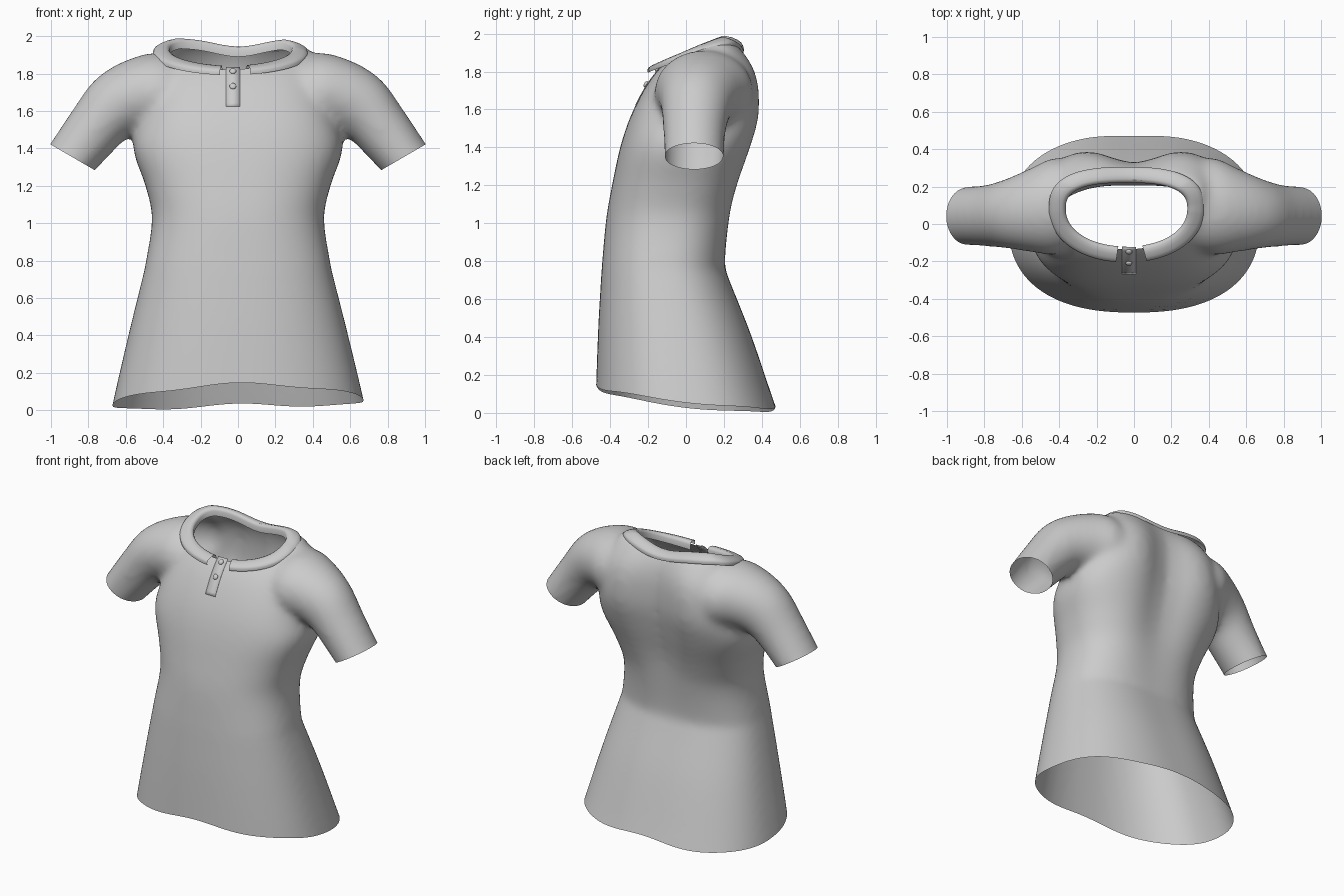
import bpy, bmesh, math
from mathutils import Vector
from mathutils.bvhtree import BVHTree

cube = bpy.data.objects.get("Cube")
if cube:
    bpy.data.objects.remove(cube)

grey = bpy.data.materials.new("light grey cloth")
grey.use_nodes = True
grey.diffuse_color = (0.6, 0.6, 0.6, 1)
grey.node_tree.nodes["Principled BSDF"].inputs["Base Color"].default_value = (0.6, 0.6, 0.6, 1)
SEG = 64


def add_object(name, bm):
    mesh = bpy.data.meshes.new(name)
    bm.to_mesh(mesh)
    bm.free()
    mesh.materials.clear()
    mesh.materials.append(grey)
    mesh.shade_smooth()
    ob = bpy.data.objects.new(name, mesh)
    bpy.context.collection.objects.link(ob)
    return ob


def power(v, n):
    return math.copysign(abs(v) ** (2 / n), v)


def loft(bm, rings, closed=True, caps=False):
    rows = [[bm.verts.new(p) for p in ring] for ring in rings]
    n = len(rows[0])
    for a, b in zip(rows, rows[1:]):
        for i in range(n if closed else n - 1):
            j = (i + 1) % n
            bm.faces.new((a[i], a[j], b[j], b[i]))
    if caps:
        bm.faces.new(rows[0])
        bm.faces.new(rows[-1])


# Smooth in-between sections (cubic through the given rows)
def refine(rows, keys, steps=6):
    last = len(rows) - 1

    def slope(i, k):
        a, b = max(i - 1, 0), min(i + 1, last)
        return (rows[b][k] - rows[a][k]) / (keys[b] - keys[a])

    out = []
    for i in range(last):
        d = keys[i + 1] - keys[i]
        for s in range(steps):
            t = s / steps
            ease = t * t * (3 - 2 * t)
            out.append([p + (q - p) * ease
                        + d * t * (1 - t) * ((1 - t) * slope(i, k) - t * slope(i + 1, k))
                        for k, (p, q) in enumerate(zip(rows[i], rows[i + 1]))])
    return out + [rows[-1]]


# Torso sections: height, half width, front y, back y, squareness, spine groove
TORSO = [
    (-0.15, 0.70, -0.477, 0.53, 2.4, 0.01),
    (0.0, 0.672, -0.474, 0.481, 2.4, 0.01),
    (0.4, 0.583, -0.462, 0.352, 2.4, 0.01),
    (0.72, 0.508, -0.447, 0.23, 2.4, 0.01),
    (0.77, 0.497, -0.444, 0.214, 2.4, 0.01),
    (1.03, 0.46, -0.42, 0.253, 2.4, 0.03),
    (1.2, 0.495, -0.39, 0.30, 2.5, 0.055),
    (1.4, 0.56, -0.347, 0.367, 2.6, 0.075),
    (1.55, 0.53, -0.298, 0.41, 2.8, 0.09),
    (1.7, 0.48, -0.225, 0.415, 2.9, 0.09),
    (1.8, 0.46, -0.155, 0.395, 2.7, 0.08),
    (1.88, 0.42, -0.07, 0.35, 2.5, 0.06),
    (1.95, 0.36, 0.06, 0.28, 2.5, 0.03),
]


def torso_ring(z, hw, front, back, n, groove):
    ring = []
    for i in range(SEG):
        a = 2 * math.pi * i / SEG
        x = hw * power(math.cos(a), n)
        y = (front + back) / 2 + (back - front) / 2 * power(math.sin(a), n)
        if math.sin(a) > 0:
            y -= groove * math.exp(-(x / 0.18) ** 2)
        ring.append((x, y, z))
    return ring


# Sleeve sections: top x, top z, bottom x, bottom z, front y, back y
SLEEVE = [
    (0.26, 1.86, 0.28, 1.52, -0.12, 0.32),
    (0.43, 1.912, 0.41, 1.475, -0.165, 0.355),
    (0.61, 1.866, 0.505, 1.485, -0.148, 0.295),
    (0.765, 1.768, 0.595, 1.452, -0.13, 0.24),
    (0.885, 1.605, 0.68, 1.37, -0.12, 0.21),
    (1.005, 1.425, 0.765, 1.28, -0.115, 0.20),
    (1.075, 1.325, 0.82, 1.22, -0.115, 0.20),
]


def sleeve_ring(side, tx, tz, bx, bz, front, back):
    ring = []
    for i in range(SEG):
        a = 2 * math.pi * i / SEG
        t = 0.5 + 0.5 * math.sin(a)
        y = (front + back) / 2 + (back - front) / 2 * math.cos(a)
        ring.append((side * (bx + (tx - bx) * t), y, bz + (tz - bz) * t))
    return ring


# Neck outline seen from above; grow 0 is the inner edge, 1 the outer edge
NECK_X, NECK_Y = -0.04, 0.08


def neck_point(a, grow):
    c, s = math.cos(a), math.sin(a)
    n = 2.7 if s > 0 else 2.1
    depth = 0.14 + 0.085 * grow if s > 0 else 0.20 + 0.085 * grow
    return NECK_X + (0.325 + 0.09 * grow) * power(c, n), NECK_Y + depth * power(s, n)


# Distance ratio to the neck opening: below 1 is inside
def neck_ratio(p):
    depth, n = (0.155, 2.7) if p.y > NECK_Y else (0.215, 2.1)
    return (abs((p.x - NECK_X) / 0.345) ** n + abs((p.y - NECK_Y) / depth) ** n) ** (1 / n)


# Fuse torso and sleeves into one soft volume
bm = bmesh.new()
loft(bm, [torso_ring(*r) for r in refine(TORSO, [r[0] for r in TORSO])], caps=True)
for side in (1, -1):
    loft(bm, [sleeve_ring(side, *r) for r in refine(SLEEVE, range(len(SLEEVE)))], caps=True)
bmesh.ops.recalc_face_normals(bm, faces=bm.faces)
form = add_object("shirt_form", bm)
remesh = form.modifiers.new("fuse", 'REMESH')
remesh.mode = 'VOXEL'
remesh.voxel_size = 0.02
smooth = form.modifiers.new("soften", 'SMOOTH')
smooth.factor = 0.5
smooth.iterations = 18
depsgraph = bpy.context.evaluated_depsgraph_get()
fused = bpy.data.meshes.new_from_object(form.evaluated_get(depsgraph))
bpy.data.objects.remove(form)
bm = bmesh.new()
bm.from_mesh(fused)
bpy.data.meshes.remove(fused)
surface = BVHTree.FromBMesh(bm)


# Open the hem, cuffs and neck
def trim(point, normal, region):
    point, normal = Vector(point), Vector(normal)
    faces = [f for f in bm.faces if region(f.calc_center_median())]
    edges = {e for f in faces for e in f.edges}
    verts = {v for f in faces for v in f.verts}
    bmesh.ops.bisect_plane(bm, geom=faces + list(edges) + list(verts),
                           plane_co=point, plane_no=normal)
    gone = [f for f in bm.faces if region(f.calc_center_median())
            and (f.calc_center_median() - point).dot(normal) > 0]
    bmesh.ops.delete(bm, geom=gone, context='FACES')


trim((0, 0, 0), (0, 0, -1), lambda p: p.z < 0.3)
for side in (1, -1):
    trim((side, 0, 1.42), (side * 0.5, 0, -0.86),
         lambda p: p.x * side > 0.66 and p.z > 1.0)
bmesh.ops.delete(bm, geom=[f for f in bm.faces if f.calc_center_median().z > 1.6
                           and neck_ratio(f.calc_center_median()) < 1], context='FACES')
for v in bm.verts:
    # Even out the neck edge
    if v.is_boundary and v.co.z > 1.6:
        k = neck_ratio(v.co)
        x = NECK_X + (v.co.x - NECK_X) / k
        y = NECK_Y + (v.co.y - NECK_Y) / k
        v.co = surface.ray_cast(Vector((x, y, 3)), Vector((0, 0, -1)))[0]
    # Curve the hem: high in front, low behind, dipping between centre and sides
    if v.co.z < 0.75:
        x, y = v.co.x, v.co.y
        rise = 0.04 - 0.117 * y + 0.23 * y * y + 0.02 * x
        rise -= 0.02 * math.sin(math.pi * x / 0.67) ** 2
        v.co.z += rise * (1 - v.co.z / 0.75)
add_object("shirt_body", bm)

# Rolled collar, open at the front
ROLL = [(0, -0.055), (0, -0.02), (0.08, -0.006), (0.25, 0), (0.5, -0.004),
        (0.75, -0.012), (0.93, -0.022), (1, -0.033), (0.98, -0.05)]
start, end = math.radians(-76), math.radians(263)
rings = []
for i in range(97):
    a = start + (end - start) * i / 96
    x, y = neck_point(a, 0)
    t = min(1, max(0, (y + 0.12) / 0.3))
    top = 1.842 + 0.148 * t ** 0.9
    if y > NECK_Y:
        top -= 0.045 * math.exp(-(x / 0.17) ** 2)
    rings.append([(*neck_point(a, g), top + dz) for g, dz in ROLL])
bm = bmesh.new()
loft(bm, rings, closed=False)
bmesh.ops.recalc_face_normals(bm, faces=bm.faces)
add_object("collar", bm)


# Button placket laid on the chest
def chest(x, z):
    hit = surface.ray_cast(Vector((x, -2, z)), Vector((0, 1, 0)))
    return hit[0], hit[1]


bm = bmesh.new()
rows = []
for i in range(12):
    z = 1.625 + 0.21 * i / 11
    rows.append([chest(x, z)[0] + Vector((0, -0.003, 0)) for x in (-0.065, -0.027, 0.01)])
loft(bm, rows, closed=False)
bmesh.ops.recalc_face_normals(bm, faces=bm.faces)
placket = add_object("button_placket", bm)
placket.modifiers.new("cloth", 'SOLIDIFY').thickness = 0.004

# Two small domed buttons
for name, z in (("upper_button", 1.81), ("lower_button", 1.73)):
    bm = bmesh.new()
    bmesh.ops.create_uvsphere(bm, u_segments=20, v_segments=10, radius=0.018)
    bmesh.ops.scale(bm, vec=(1, 1, 0.55), verts=bm.verts)
    button = add_object(name, bm)
    point, normal = chest(-0.027, z)
    button.location = point + normal * 0.006
    button.rotation_euler = normal.to_track_quat('Z', 'Y').to_euler()
